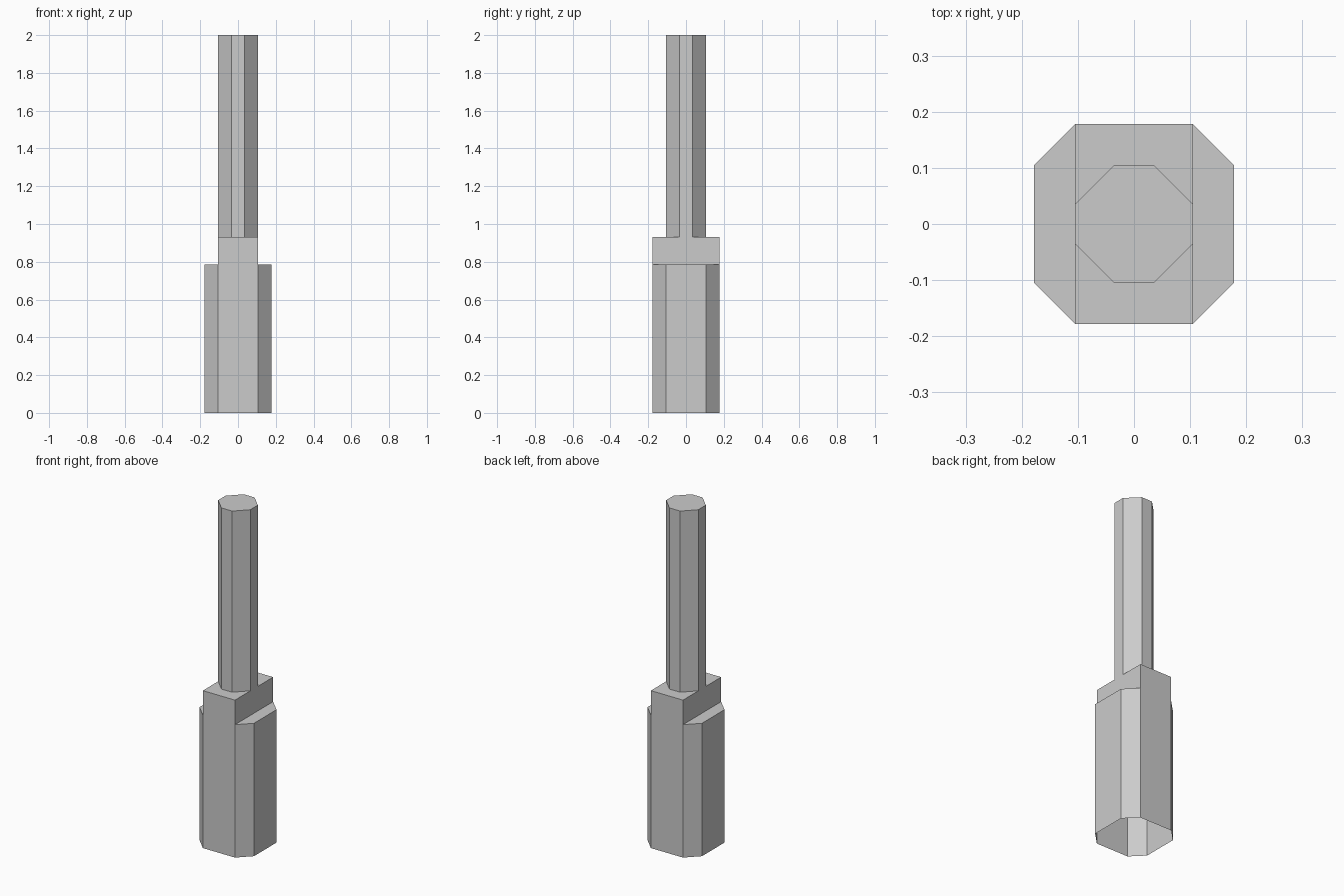
import bpy, bmesh

if "Cube" in bpy.data.objects:
    bpy.data.objects.remove(bpy.data.objects["Cube"])

R, C = 0.178, 0.105      # base half width, base flat half width
S, F = 0.105, 0.035      # shaft half width, shaft flat half width
Z_LEDGE, Z_BLOCK, Z_TOP = 0.785, 0.93, 2.0


def octagon(r, f):
    return [(f, -r), (r, -f), (r, f), (f, r), (-f, r), (-r, f), (-r, -f), (-f, -r)]


def make(name, faces):
    bm = bmesh.new()
    for pts in faces:
        bm.faces.new([bm.verts.new(p) for p in pts])
    bmesh.ops.remove_doubles(bm, verts=bm.verts, dist=1e-5)
    mesh = bpy.data.meshes.new(name)
    bm.to_mesh(mesh)
    bm.free()
    obj = bpy.data.objects.new(name, mesh)
    bpy.context.collection.objects.link(obj)
    return obj


def wall(a, b, z0, z1):
    return [(*a, z0), (*b, z0), (*b, z1), (*a, z1)]


def walls(loop, z0, z1):
    return [wall(a, b, z0, z1) for a, b in zip(loop, loop[1:] + loop[:1])]


def flat(loop, z):
    return [(x, y, z) for x, y in loop]


def with_half_turn(faces):
    return faces + [[(-x, -y, z) for x, y, z in f] for f in faces]


# Hollow base with an open underside and a ledge on each side
ledge = flat([(C, -R), (R, -C), (R, C), (C, R)], Z_LEDGE)
make("base", walls(octagon(R, C), 0, Z_LEDGE) + with_half_turn([ledge]))

# Raised middle block, its top fitted around the shaft
block = [(C, -R), (C, R), (-C, R), (-C, -R)]
collar = flat([(-C, -R), (C, -R), (S, -F), (F, -S), (-F, -S), (-S, -F)], Z_BLOCK)
make("middle_block", walls(block, Z_LEDGE, Z_BLOCK) + with_half_turn([collar]))

# Tall eight-sided shaft with a closed top
shaft = octagon(S, F)
make("shaft", walls(shaft, Z_BLOCK, Z_TOP) + [flat(shaft, Z_TOP)])
